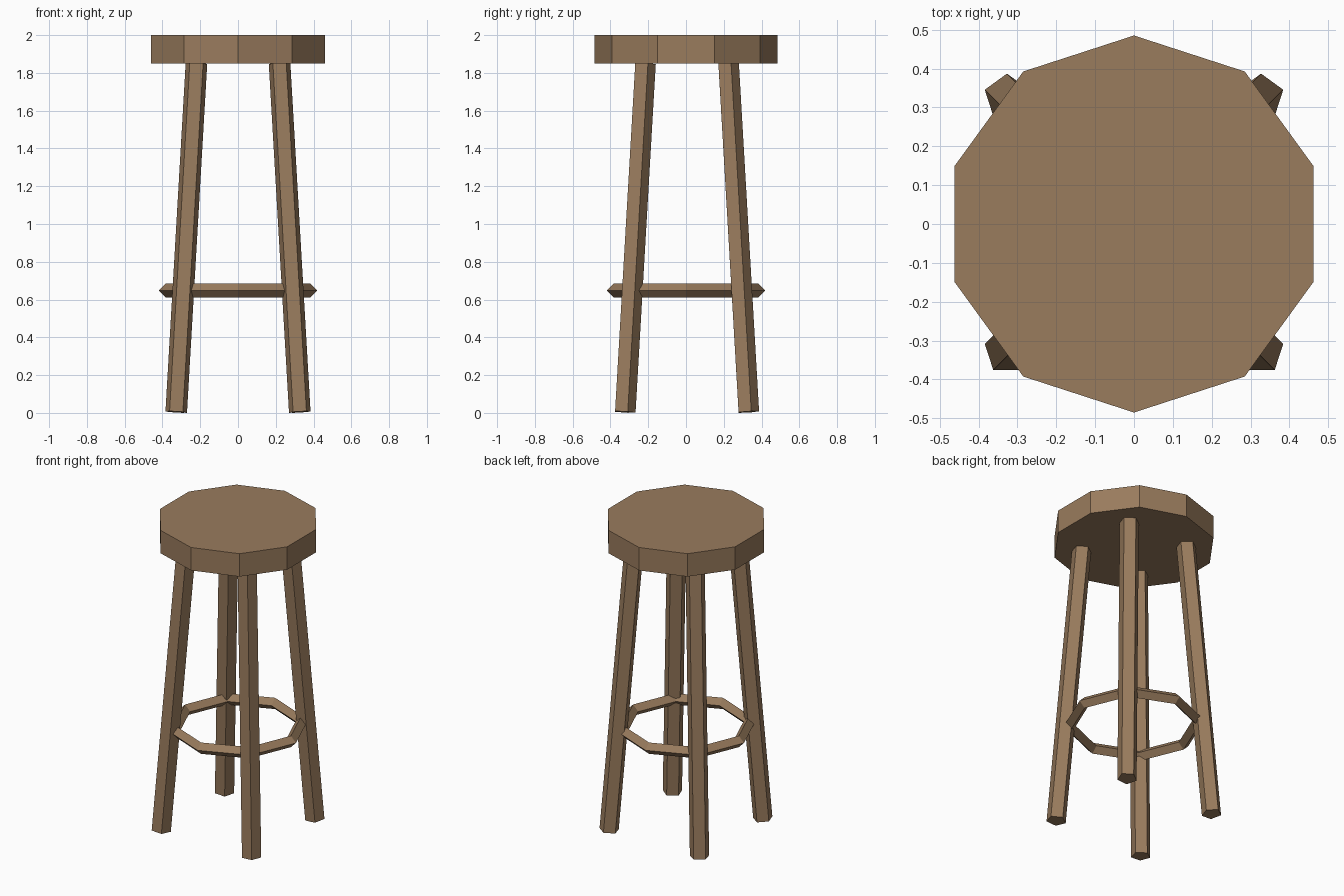
import bpy
from mathutils import Vector

cube = bpy.data.objects.get("Cube")
if cube:
    bpy.data.objects.remove(cube, do_unlink=True)

# Single wood colour
wood = bpy.data.materials.new("brown_wood")
wood.use_nodes = True
color = (0.32, 0.2, 0.11, 1)
wood.diffuse_color = color
wood.node_tree.nodes["Principled BSDF"].inputs["Base Color"].default_value = color


def finish(name):
    obj = bpy.context.object
    obj.name = name
    obj.data.materials.append(wood)
    return obj


def post(name, sides, radius, bottom, top):
    """Flat-sided cylinder running between two points."""
    bottom, top = Vector(bottom), Vector(top)
    axis = top - bottom
    bpy.ops.mesh.primitive_cylinder_add(
        vertices=sides, radius=radius, depth=axis.length,
        location=(bottom + top) / 2,
        rotation=Vector((0, 0, 1)).rotation_difference(axis).to_euler())
    return finish(name)


# Ten-sided seat slab
post("seat", 10, 0.485, (0, 0, 1.85), (0, 0, 2))

# Four splayed five-sided legs
foot, head = 0.327, 0.22
for side, sx in (("left", 1), ("right", -1)):
    for end, sy in (("front", -1), ("back", 1)):
        post(f"{end}_{side}_leg", 5, 0.06,
             (sx * foot, sy * foot, 0.005), (sx * head, sy * head, 1.85))

# Eight-segment foot ring with a diamond section
bpy.ops.mesh.primitive_torus_add(
    major_segments=8, minor_segments=4, major_radius=0.383,
    minor_radius=0.037, location=(0, 0, 0.648))
finish("foot_ring")
